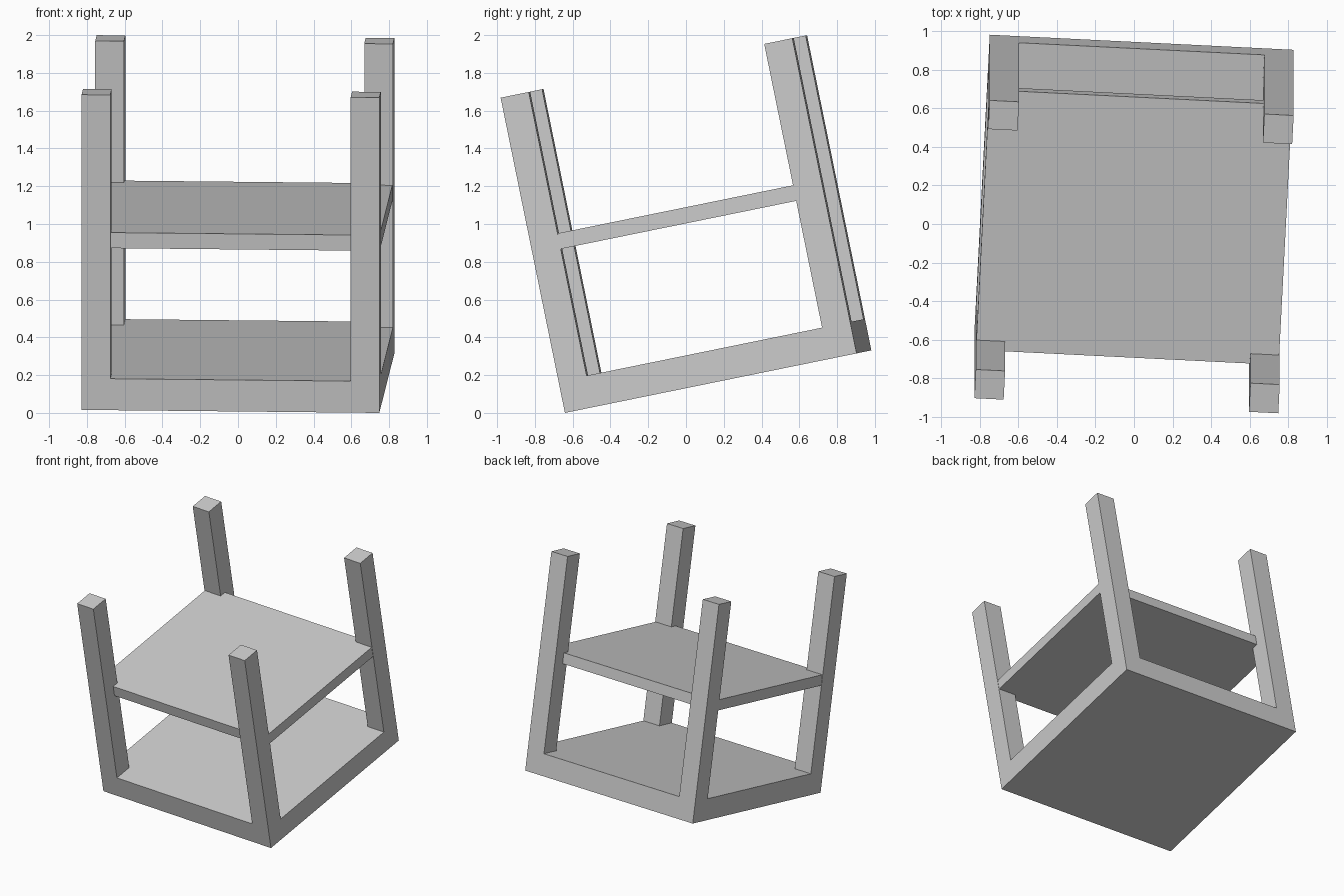
import bpy
from math import radians
from mathutils import Matrix, Vector

if "Cube" in bpy.data.objects:
    bpy.data.objects.remove(bpy.data.objects["Cube"])

S, H = 1.578, 1.703            # square footprint and overall height
BASE, LEG = 0.17, 0.152        # base thickness and leg width
TILT = Matrix.Rotation(radians(11.53), 4, 'X') @ Matrix.Rotation(radians(-2.9), 4, 'Z')

# tilted bounding box, used to rest the model on z = 0 and centre it
corners = [TILT @ Vector((x, y, z)) for x in (-S/2, S/2) for y in (-S/2, S/2) for z in (0, H)]
lo = [min(c[i] for c in corners) for i in range(3)]
hi = [max(c[i] for c in corners) for i in range(3)]
PLACE = Matrix.Translation((-(lo[0] + hi[0]) / 2, -(lo[1] + hi[1]) / 2, -lo[2])) @ TILT


def box(name, size, centre):
    bpy.ops.mesh.primitive_cube_add(size=1)
    ob = bpy.context.object
    ob.name = ob.data.name = name
    ob.data.transform(Matrix.Diagonal((*size, 1)))
    ob.matrix_world = PLACE @ Matrix.Translation(centre)
    return ob


# thick slab at the bottom
box("base_slab", (S, S, BASE), (0, 0, BASE / 2))

# thin shelf, flush at the sides and set back at front and rear
box("shelf", (S - 0.006, S - 0.2, 0.084), (0, 0, 0.897))

# four corner legs flush with the slab
off = (S - LEG) / 2
for fb, sy in (("front", -1), ("back", 1)):
    for lr, sx in (("left", -1), ("right", 1)):
        box(f"{fb}_{lr}_leg", (LEG, LEG, H - BASE), (sx * off, sy * off, (H + BASE) / 2))
